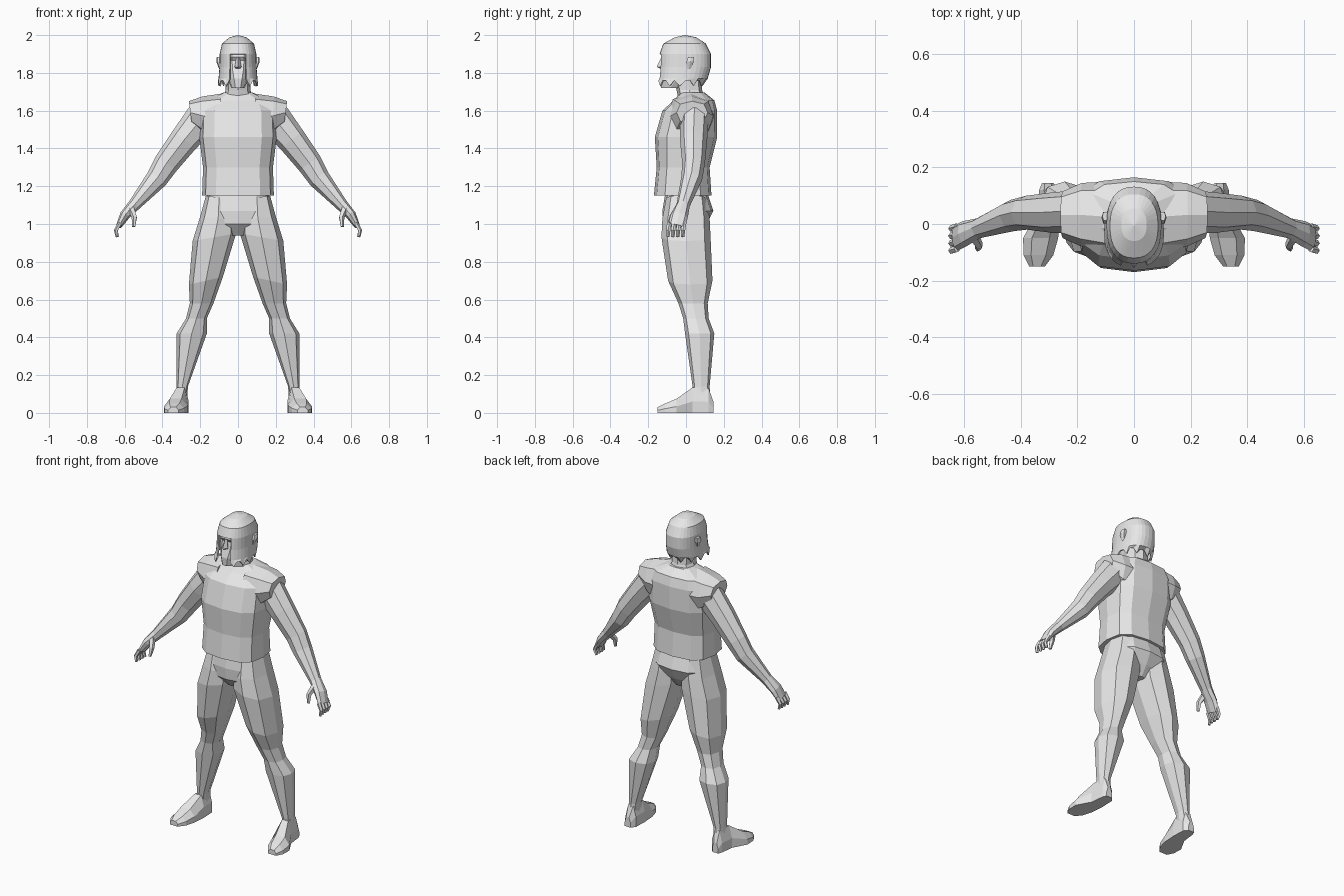
import bpy, bmesh, math
from mathutils import Vector

if "Cube" in bpy.data.objects:
    bpy.data.objects.remove(bpy.data.objects["Cube"])

mat = bpy.data.materials.new("light_grey")
mat.diffuse_color = (0.8, 0.8, 0.8, 1)
mat.use_nodes = True
mat.node_tree.nodes["Principled BSDF"].inputs["Base Color"].default_value = mat.diffuse_color


def finish(name, bm):
    bmesh.ops.recalc_face_normals(bm, faces=bm.faces)
    me = bpy.data.meshes.new(name)
    bm.to_mesh(me)
    bm.free()
    me.materials.append(mat)
    ob = bpy.data.objects.new(name, me)
    bpy.context.collection.objects.link(ob)
    return ob


def loft(name, rings, side=1):
    """Skin a list of equal point rings and cap both ends."""
    bm = bmesh.new()
    vs = [[bm.verts.new((p[0] * side, p[1], p[2])) for p in r] for r in rings]
    n = len(vs[0])
    for a, b in zip(vs, vs[1:]):
        for i in range(n):
            j = (i + 1) % n
            bm.faces.new((a[i], a[j], b[j], b[i]))
    bm.faces.new(vs[0])
    bm.faces.new(vs[-1])
    return finish(name, bm)


def oval(z, x0, x1, y0, y1, n=8, power=0.8, tilt=0):
    """Horizontal ring filling a box; tilt lowers its inner edge."""
    pts = []
    for i in range(n):
        a = math.tau * i / n
        c, s = math.cos(a), math.sin(a)
        u = math.copysign(abs(c) ** power, c) if abs(c) > 1e-6 else 0
        v = math.copysign(abs(s) ** power, s) if abs(s) > 1e-6 else 0
        pts.append(((x0 + x1) / 2 + u * (x1 - x0) / 2,
                    (y0 + y1) / 2 + v * (y1 - y0) / 2, z + tilt * u))
    return pts


def tube(name, path, side, n=8):
    """Loft along a path of (x, y, z, in-plane radius, y radius)."""
    P = [Vector(p[:3]) for p in path]
    rings = []
    for i, p in enumerate(path):
        t = P[min(i + 1, len(P) - 1)] - P[max(i - 1, 0)]
        u = Vector((-t.z, 0, t.x)).normalized()
        v = t.cross(u).normalized()
        rings.append([P[i] + u * p[3] * math.cos(math.tau * k / n)
                      + v * p[4] * math.sin(math.tau * k / n) for k in range(n)])
    return loft(name, rings, side)


# Shirt body
loft("shirt", [oval(z, -w, w, f, b, 12, 0.7) for z, w, f, b in (
    (1.15, .19, -.17, .135), (1.30, .185, -.155, .125), (1.46, .205, -.165, .165),
    (1.60, .20, -.125, .165), (1.655, .17, -.065, .15), (1.695, .08, -.03, .10))])

# Pelvis
loft("pelvis", [oval(z, -w, w, f, b, 12, 0.75) for z, w, f, b in (
    (1.19, .16, -.105, .105), (1.07, .175, -.125, .145),
    (1.0, .13, -.12, .11), (.94, .04, -.07, .07))])

# Neck
loft("neck", [oval(z, -w, w, f, b) for z, w, f, b in (
    (1.66, .085, -.04, .10), (1.71, .065, -.05, .085), (1.80, .065, -.07, .08))])

# Head with jaw and beard
loft("head", [oval(z, -w, w, f, b, 10) for z, w, f, b in (
    (1.72, .035, -.135, -.03), (1.77, .055, -.14, .05), (1.82, .075, -.125, .09),
    (1.865, .08, -.115, .11), (1.885, .085, -.13, .115), (1.95, .075, -.11, .09))])

# Nose, a wedge widening downward
loft("nose", [oval(z, -w, w, f, -.10, 4, 1) for z, w, f in (
    (1.885, .008, -.13), (1.832, .018, -.155), (1.822, .012, -.135))])

# Hair: closed crown, open over the face, jagged hem
N = 32
bm = bmesh.new()
layers = []
for k, (z, w, f, b) in enumerate((
        (1.988, .045, -.06, .055), (1.955, .085, -.12, .105), (1.90, .097, -.14, .132),
        (1.83, .098, -.143, .132), (1.77, .103, -.148, .115), (1.73, .106, -.155, .09))):
    ring = oval(z, -w, w, f, b, N, 0.85)
    layers.append([bm.verts.new((x, y, zz + (.03 if k == 5 and i % 3 else 0)))
                   for i, (x, y, zz) in enumerate(ring)])
for k, (a, b) in enumerate(zip(layers, layers[1:])):
    for i in range(N):
        j = (i + 1) % N
        mid = (a[i].co + a[j].co) / 2
        if k >= 2 and mid.y < 0 and abs(mid.x) < .05:
            continue
        bm.faces.new((a[i], a[j], b[j], b[i]))
top = bm.verts.new((0, -.005, 2.0))
for i in range(N):
    bm.faces.new((layers[0][i], layers[0][(i + 1) % N], top))
hair = finish("hair", bm)
mod = hair.modifiers.new("thickness", "SOLIDIFY")
mod.thickness = .008
mod.offset = -1

for s, tag in ((1, "left"), (-1, "right")):
    # Ear
    loft(tag + "_ear", [oval(z, x0, x1, y0, y1, 6) for z, x0, x1, y0, y1 in (
        (1.82, .085, .10, .005, .025), (1.86, .085, .115, 0, .045),
        (1.885, .09, .112, .01, .045))], s)

    # Shirt shoulder cap, lofted sideways
    caps = []
    for x, z0, z1, y0, y1, lean in ((.09, 1.45, 1.69, -.10, .15, 0),
                                   (.18, 1.47, 1.675, -.08, .145, .01),
                                   (.245, 1.53, 1.65, -.05, .115, .015)):
        caps.append([(x + lean * (q[1] - z0) / (z1 - z0), q[0], q[1]) for q in
                     [(p[0], p[1]) for p in oval(0, y0, y1, z0, z1)]])
    loft(tag + "_shoulder", caps, s)

    # Arm down to the palm
    tube(tag + "_arm", [
        (.19, .045, 1.56, .09, .075), (.285, .04, 1.445, .077, .072),
        (.38, .04, 1.32, .067, .06), (.43, .03, 1.24, .058, .056),
        (.55, -.015, 1.10, .033, .036), (.60, -.035, 1.045, .027, .046),
        (.63, -.05, .99, .016, .046)], s)

    # Fingers and thumb
    for k in range(4):
        y = -.088 + k * .026
        tube(f"{tag}_finger_{k + 1}", [
            (.625, y, 1.005, .012, .013), (.646, y - .006, .965, .011, .012),
            (.635 + .005 * (k == 0), y - .008, .932, .008, .009)], s, 5)
    tube(tag + "_thumb", [
        (.565, -.045, 1.08, .02, .02), (.548, -.075, 1.035, .015, .016),
        (.552, -.088, .985, .009, .01)], s, 5)

    # Leg
    loft(tag + "_leg", [oval(z, x0, x1, y0, y1, 8, .8, t) for z, x0, x1, y0, y1, t in (
        (1.14, .03, .17, -.105, .11, .01), (1.03, .01, .20, -.125, .125, .01),
        (.93, .01, .24, -.13, .13, -.02), (.70, .08, .26, -.095, .14, -.02),
        (.58, .13, .255, -.04, .115, 0), (.50, .165, .275, -.015, .12, 0),
        (.42, .165, .325, -.005, .15, 0), (.14, .265, .325, .035, .125, 0),
        (.06, .27, .33, .04, .13, 0))], s)

    # Foot, lofted from heel to toe
    feet = []
    for y, x0, x1, h in ((.145, .285, .325, .06), (.12, .265, .335, .13),
                         (.035, .262, .345, .135), (-.05, .268, .392, .075),
                         (-.11, .285, .39, .05), (-.15, .315, .37, .03)):
        m = (x1 - x0) * .25
        feet.append([(x0, y, 0), (x1, y, 0), (x1, y, h * .45),
                     (x1 - m, y, h), (x0 + m, y, h), (x0, y, h * .5)])
    loft(tag + "_foot", feet, s)
